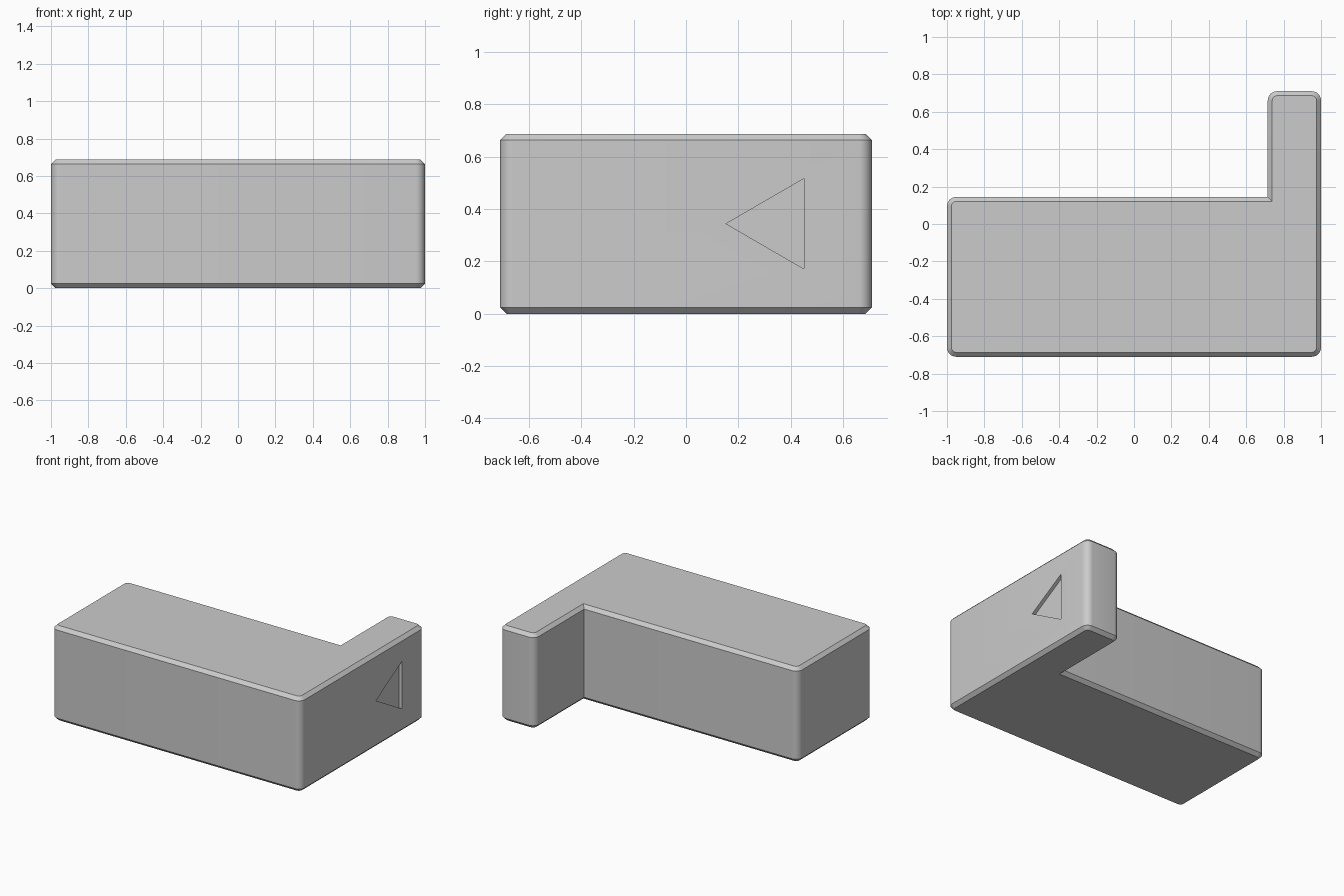
import bpy, bmesh, math
from mathutils import Vector

HEIGHT, CHAMFER, RADIUS, RECESS = 0.687, 0.024, 0.05, 0.025

if "Cube" in bpy.data.objects:
    bpy.data.objects.remove(bpy.data.objects["Cube"], do_unlink=True)

grey = bpy.data.materials.new("light grey")
grey.use_nodes = True
colour = (0.6, 0.6, 0.6, 1)
grey.diffuse_color = colour
grey.node_tree.nodes["Principled BSDF"].inputs["Base Color"].default_value = colour

# Plan of the L-shaped block: corner x, y, start angle of the rounding (None = sharp inner corner)
PLAN = [(-1, -0.71, 180), (1, -0.71, 270), (1, 0.71, 0),
        (0.715, 0.71, 90), (0.715, 0.145, None), (-1, 0.145, 90)]


def outline(inset, steps=8):
    """Plan outline moved inwards, with rounded outer corners."""
    points = []
    for x, y, start in PLAN:
        if start is None:
            points.append((x + inset, y - inset))
            continue
        mid = math.radians(start + 45)
        cx = x - math.copysign(RADIUS, math.cos(mid))
        cy = y - math.copysign(RADIUS, math.sin(mid))
        for i in range(steps + 1):
            a = math.radians(start + 90 * i / steps)
            r = RADIUS - inset
            points.append((cx + r * math.cos(a), cy + r * math.sin(a)))
    return points


def make_object(name, bm):
    bmesh.ops.recalc_face_normals(bm, faces=bm.faces)
    mesh = bpy.data.meshes.new(name)
    bm.to_mesh(mesh)
    bm.free()
    mesh.materials.append(grey)
    obj = bpy.data.objects.new(name, mesh)
    bpy.context.collection.objects.link(obj)
    return obj


def loft(name, rings):
    """Closed solid through a stack of equal-length point rings."""
    bm = bmesh.new()
    rows = [[bm.verts.new(p) for p in ring] for ring in rings]
    bm.faces.new(rows[0][::-1])
    bm.faces.new(rows[-1])
    for low, high in zip(rows, rows[1:]):
        for i in range(len(low)):
            j = (i + 1) % len(low)
            bm.faces.new((low[i], low[j], high[j], high[i]))
    return make_object(name, bm)


# Block with chamfered top and bottom rims
levels = [(0, CHAMFER), (CHAMFER, 0), (HEIGHT - CHAMFER, 0), (HEIGHT, CHAMFER)]
block = loft("l_shaped_block", [[(x, y, z) for x, y in outline(inset)] for z, inset in levels])

# Shallow triangular recess in the left side
triangle = [(0.153, 0.344), (0.45, 0.172), (0.45, 0.516)]
cutter = loft("recess_cutter", [[(x, y, z) for y, z in triangle] for x in (1 - RECESS, 1.1)])
cutter.hide_render = True

cut = block.modifiers.new("triangle recess", "BOOLEAN")
cut.operation = "DIFFERENCE"
cut.solver = "EXACT"
cut.object = cutter

bpy.ops.object.select_all(action="DESELECT")
block.select_set(True)
bpy.context.view_layer.objects.active = block
bpy.ops.object.modifier_apply(modifier=cut.name)
bpy.data.objects.remove(cutter, do_unlink=True)
bpy.ops.object.shade_smooth_by_angle(angle=math.radians(30))
